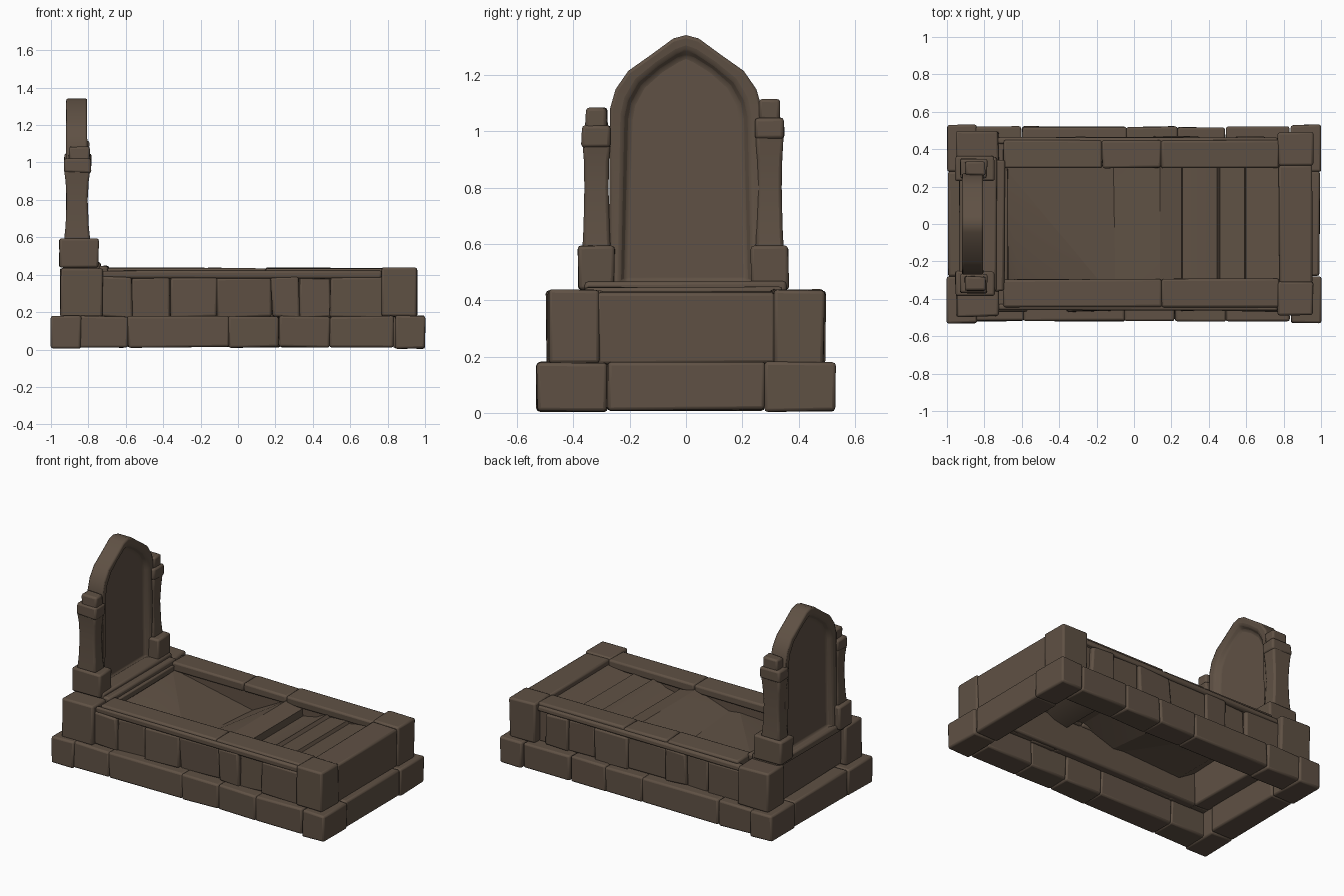
import bpy, bmesh, random
from mathutils import Vector

if "Cube" in bpy.data.objects:
    bpy.data.objects.remove(bpy.data.objects["Cube"])

random.seed(4)
stone = bpy.data.materials.new("weathered brown stone")
stone.diffuse_color = (0.115, 0.082, 0.058, 1)
stone.use_nodes = True
stone.node_tree.nodes["Principled BSDF"].inputs["Base Color"].default_value = stone.diffuse_color


def finish(name, bm, bevel=0.012, normals=True):
    if normals:
        bmesh.ops.recalc_face_normals(bm, faces=bm.faces)
    me = bpy.data.meshes.new(name)
    bm.to_mesh(me)
    bm.free()
    me.materials.append(stone)
    ob = bpy.data.objects.new(name, me)
    bpy.context.collection.objects.link(ob)
    bpy.context.view_layer.objects.active = ob
    ob.select_set(True)
    if bevel:
        mod = ob.modifiers.new("worn_edges", 'BEVEL')
        mod.width = bevel
        mod.segments = 2
        mod.limit_method = 'ANGLE'
    bpy.ops.object.shade_smooth_by_angle(angle=0.7)
    ob.select_set(False)
    return ob


def block(name, x, y, z, jitter=0.004, bevel=0.012):
    """Hand-cut stone block between the given (low, high) limits."""
    bm = bmesh.new()
    bmesh.ops.create_cube(bm, size=1)
    for v in bm.verts:
        j = [random.uniform(-jitter, jitter) for _ in range(3)]
        v.co = Vector([(a + b) / 2 + c * abs(b - a) + d
                       for (a, b), c, d in zip((x, y, z), v.co, j)])
    return finish(name, bm, bevel)


def row(name, xs, y, z, jitter=0.004, step=0.0):
    """Row of stones along x, alternately set back by step."""
    for i, (a, b) in enumerate(zip(xs, xs[1:])):
        s = step * (i % 2) * (1 if y[1] > 0 else -1)
        block(f"{name}_{i + 1}", (a, b), (y[0], y[1] - s) if y[1] > 0 else (y[0] - s, y[1]), z, jitter)


# Plinth course: corner stones, side rows and end stones
for sx, sname in ((-1, "head"), (1, "foot")):
    for sy, side in ((-1, "front"), (1, "back")):
        block(f"plinth_corner_{sname}_{side}", sorted((sx * 0.84, sx)),
              sorted((sy * 0.28, sy * 0.53)), (0.006, 0.18), 0.003)
    block(f"plinth_end_{sname}", sorted((sx * 0.83, sx * 0.993)), (-0.28, 0.28), (0.01, 0.18), 0.003)
row("plinth_front", [-0.85, -0.59, -0.05, 0.22, 0.49, 0.83], (-0.52, -0.36), (0.012, 0.178))
row("plinth_back", [-0.85, -0.60, -0.04, 0.23, 0.49, 0.83], (0.36, 0.52), (0.012, 0.178))

# Upper course: corner posts, end walls
for sy, side in ((-1, "front"), (1, "back")):
    block(f"head_post_{side}", (-0.95, -0.725), sorted((sy * 0.32, sy * 0.495)), (0.175, 0.432))
    block(f"foot_post_{side}", (0.77, 0.957), sorted((sy * 0.31, sy * 0.49)), (0.175, 0.436))
block("foot_wall", (0.775, 0.95), (-0.315, 0.315), (0.175, 0.43))
block("head_wall", (-0.91, -0.73), (-0.33, 0.33), (0.175, 0.43), 0.008)

# Side wall stones and cap rails
cuts = [-0.735, -0.565, -0.36, -0.11, 0.18, 0.33, 0.495, 0.78]
row("wall_stone_front", cuts, (-0.465, -0.33), (0.17, 0.385), 0.008, 0.015)
row("wall_stone_back", [-c * 0.97 for c in reversed(cuts)], (0.33, 0.465), (0.17, 0.385), 0.008, 0.015)
for sy, side in ((-1, "front"), (1, "back")):
    block(f"wall_core_{side}", (-0.74, 0.78), sorted((sy * 0.31, sy * 0.435)), (0.17, 0.39), 0)
row("cap_rail_back", [-0.70, -0.17, 0.145, 0.775], (0.30, 0.448), (0.378, 0.436))
row("cap_rail_front", [-0.70, 0.15, 0.775], (-0.445, -0.295), (0.378, 0.436))
block("back_ledge", (-0.73, 0.77), (0.43, 0.462), (0.38, 0.42))
block("front_ledge", (-0.73, 0.77), (-0.462, -0.43), (0.38, 0.42))

# Sunken cover slabs at the foot half, as one wavy sheet
bm = bmesh.new()
prof = [(0.14, 0.40), (0.255, 0.375), (0.26, 0.33), (0.36, 0.35), (0.445, 0.395),
        (0.46, 0.375), (0.59, 0.39), (0.60, 0.37), (0.67, 0.385), (0.79, 0.40)]
rows = [[bm.verts.new((x, y, z)) for x, z in prof] for y in (-0.34, 0.34)]
for i in range(len(prof) - 1):
    bm.faces.new((rows[0][i], rows[0][i + 1], rows[1][i + 1], rows[1][i]))
finish("foot_cover_slabs", bm, 0, False)

# Broken, caved-in cover over the head half; the fallen piece lies face down
bm = bmesh.new()
A, B, C, D, E, F, G, H, K = [bm.verts.new(p) for p in (
    (-0.70, 0.31, 0.39), (-0.11, 0.31, 0.27), (-0.10, -0.31, 0.32), (-0.18, -0.31, 0.33),
    (-0.61, -0.31, 0.31), (0.14, 0.31, 0.40), (0.14, -0.31, 0.40),
    (-0.74, -0.31, 0.39), (-0.74, 0.31, 0.39))]
for f in ((A, B, C, D), (B, C, F), (F, C, G), (A, E, D), (A, H, E), (A, K, H)):
    bm.faces.new(f)
bm.normal_update()
for f in bm.faces:
    if (f.normal.z > 0) == (f.index == 0 and len(f.verts) == 4 and D in f.verts):
        f.normal_flip()
fallen = next(f for f in bm.faces if len(f.verts) == 4)
for f in bm.faces:
    f.normal_update()
    if (f.normal.z < 0) != (f is fallen):
        f.normal_flip()
finish("broken_cover", bm, 0, False)

# Sill and step under the headstone
block("headstone_sill", (-0.935, -0.735), (-0.36, 0.355), (0.42, 0.465))
block("sill_step", (-0.745, -0.695), (-0.36, 0.34), (0.39, 0.445), 0.008)
block("sill_strip", (-0.705, -0.675), (-0.30, 0.30), (0.38, 0.42), 0.006, 0.006)

# Pointed-arch headstone: rings lofted from recessed panel to rim and back
half_out = [(0.275, 0.44), (0.27, 1.08), (0.25, 1.15), (0.205, 1.215), (0.12, 1.275), (0.045, 1.33)]
half_in = [(0.215, 0.47), (0.20, 1.04), (0.19, 1.095), (0.155, 1.16), (0.09, 1.218), (0.03, 1.255)]


def arch(half, top):
    return half + [(0, top)] + [(-y, z) for y, z in reversed(half)]


outer, inner = arch(half_out, 1.342), arch(half_in, 1.268)
mid = [(a[0] * 0.35 + b[0] * 0.65, a[1] * 0.35 + b[1] * 0.65) for a, b in zip(outer, inner)]
bm = bmesh.new()
loft = [(inner, -0.885), (mid, -0.915), (outer, -0.92), (outer, -0.805), (mid, -0.81), (inner, -0.84)]
rings = [[bm.verts.new((x, y, z)) for y, z in pts] for pts, x in loft]
for r, s in zip(rings, rings[1:]):
    for i in range(len(r)):
        j = (i + 1) % len(r)
        bm.faces.new((r[i], r[j], s[j], s[i]))
bm.faces.new(rings[0])
bm.faces.new(rings[-1])
finish("headstone", bm, 0.018)

# Side columns: base block, waisted shaft, cap and broken finial
for side, sy, c, top in (("front", -1, 0.318, 1.02), ("back", 1, 0.297, 1.05)):
    def span(w, c=c, sy=sy):
        return (sy * c - w, sy * c + w)
    block(f"column_base_{side}", (-0.955, -0.747), span(0.066), (0.44, 0.592))
    bm = bmesh.new()
    sections = [(0.585, 0.07, 0.05), (0.66, 0.062, 0.046), (0.80, 0.056, 0.043),
                (0.90, 0.062, 0.045), (top - 0.06, 0.07, 0.05)]
    rings = []
    for z, hx, hy in sections:
        rings.append([bm.verts.new((-0.86 + a * hx, sy * c + b * hy, z))
                      for a, b in ((-1, -1), (1, -1), (1, 1), (-1, 1))])
    for r, s in zip(rings, rings[1:]):
        for i in range(4):
            bm.faces.new((r[i], r[(i + 1) % 4], s[(i + 1) % 4], s[i]))
    bm.faces.new(rings[0])
    bm.faces.new(rings[-1])
    finish(f"column_shaft_{side}", bm, 0.012)
    block(f"column_cap_{side}", (-0.93, -0.785), span(0.053), (top - 0.075, top))
    block(f"column_finial_{side}", (-0.905, -0.795), span(0.038), (top - 0.01, top + 0.063))
